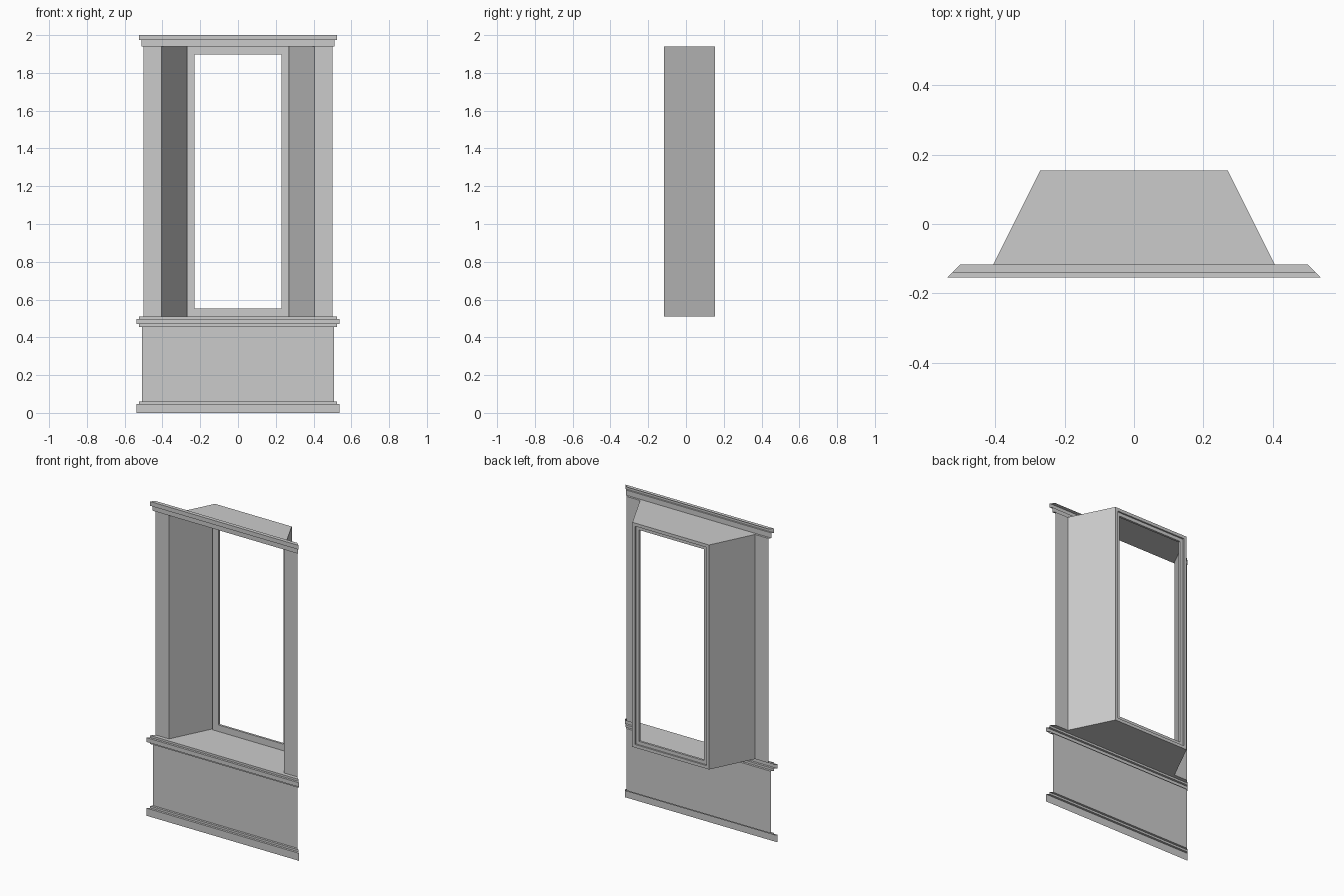
import bpy

if "Cube" in bpy.data.objects:
    bpy.data.objects.remove(bpy.data.objects["Cube"])

WALL_Y = -0.116          # plane of the upper wall
BACK_Y = 0.154           # rear of the window
Z0, Z1 = 0.51, 1.94      # alcove floor and ceiling


def make(name, verts, faces):
    me = bpy.data.meshes.new(name)
    me.from_pydata(verts, [], faces)
    me.update()
    ob = bpy.data.objects.new(name, me)
    bpy.context.collection.objects.link(ob)
    return ob


def molding(name, profile):
    """Sweep an open (projection, z) profile along x with mitred open ends."""
    verts, faces = [], []
    for d, z in profile:
        h = 0.499 + d
        verts += [(-h, WALL_Y - d, z), (h, WALL_Y - d, z)]
    for i in range(len(profile) - 1):
        a = 2 * i
        faces.append((a, a + 1, a + 3, a + 2))
    return make(name, verts, faces)


# Horizontal trim and lower panel, stepped profiles from bottom to top
molding("base_trim", [(.038, 0), (.038, .048), (.024, .048), (.024, .061), (.01, .061)])
molding("lower_panel", [(.01, .061), (.01, .456)])
molding("sill_trim", [(.01, .456), (.024, .456), (.024, .47), (.038, .47),
                      (.038, .497), (.024, .497), (.024, Z0), (0, Z0)])
molding("crown_trim", [(0, Z1), (.013, Z1), (.013, 1.973), (.024, 1.973), (.024, 2), (0, 2)])

# Wall strips either side of the alcove
for side, s in (("left", -1), ("right", 1)):
    q = [(s * .405, WALL_Y, Z0), (s * .5, WALL_Y, Z0), (s * .5, WALL_Y, Z1), (s * .405, WALL_Y, Z1)]
    make(side + "_wall_strip", q, [(0, 1, 2, 3) if s > 0 else (3, 2, 1, 0)])

# Tapered alcove: open front and back, faces turned inward
ring = [(-1, Z0), (1, Z0), (1, Z1), (-1, Z1)]
verts = [(sx * h, y, z) for h, y in ((.405, WALL_Y), (.27, BACK_Y)) for sx, z in ring]
make("alcove", verts, [(i, (i + 1) % 4, (i + 1) % 4 + 4, i + 4)[::-1] for i in range(4)])

# Window frame: closed stepped profile (inset, y) swept round the rectangle
prof = [(0, BACK_Y), (.02, BACK_Y), (.02, .144), (.042, .144), (.042, .13), (0, .13)]
n = len(prof)
verts = []
for sx, z in ring:
    sz = 1 if z == Z0 else -1
    verts += [(sx * (.271 - k), y, z + sz * k) for k, y in prof]
faces = []
for c in range(4):
    for i in range(n):
        a, b = c * n, (c + 1) % 4 * n
        j = (i + 1) % n
        faces.append((a + i, a + j, b + j, b + i))
make("window_frame", verts, faces)
